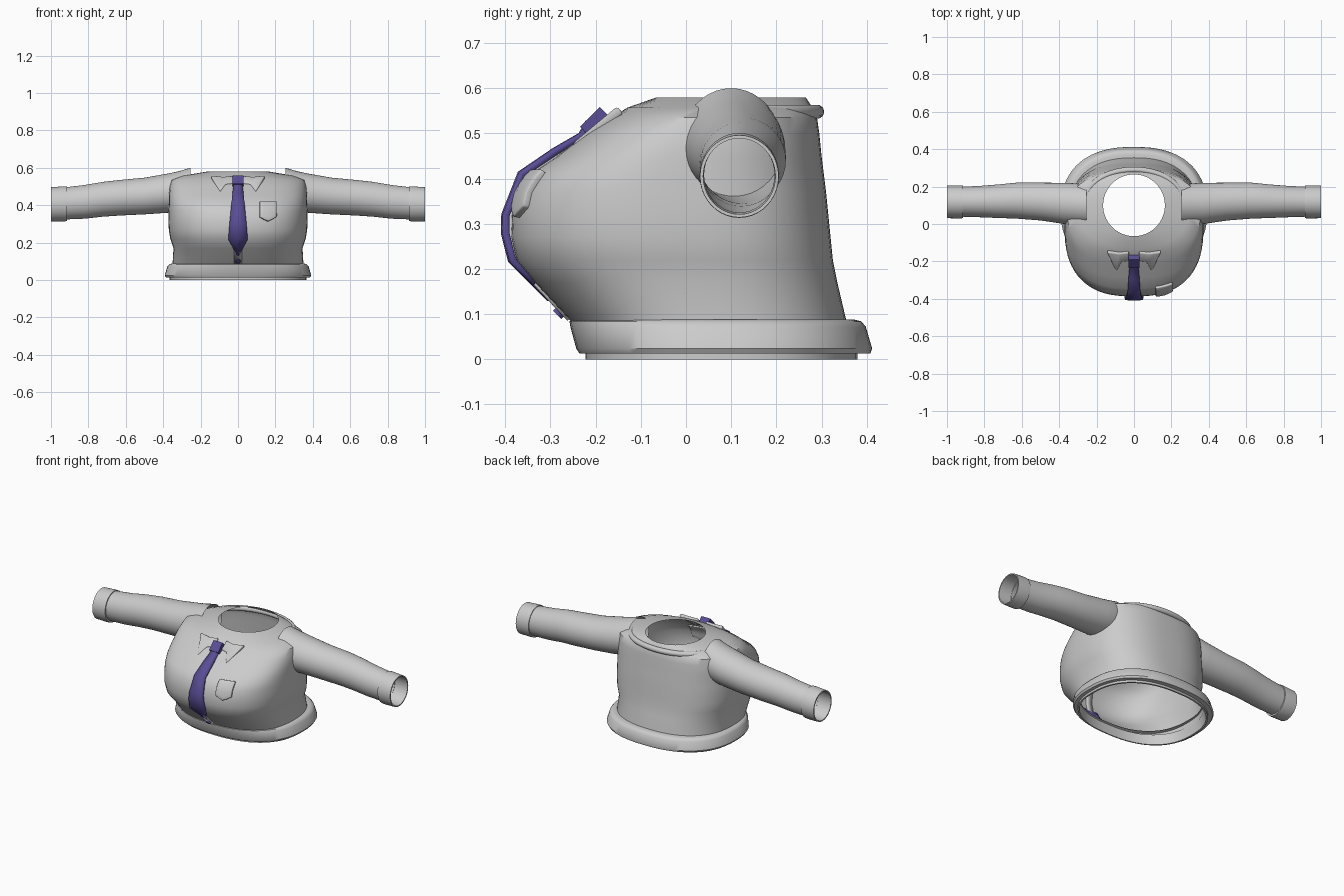
import bpy, bmesh, math
from mathutils import Vector

cube = bpy.data.objects.get("Cube")
if cube:
    bpy.data.objects.remove(cube, do_unlink=True)


def material(name, rgb):
    m = bpy.data.materials.new(name)
    m.use_nodes = True
    m.diffuse_color = (*rgb, 1)
    m.node_tree.nodes["Principled BSDF"].inputs["Base Color"].default_value = (*rgb, 1)
    return m


GREY = material("light grey cloth", (0.6, 0.6, 0.6))
PURPLE = material("purple cloth", (0.1, 0.075, 0.3))


def finish(ob, mat, angle=40):
    ob.data.materials.append(mat)
    bpy.ops.object.select_all(action="DESELECT")
    ob.select_set(True)
    bpy.context.view_layer.objects.active = ob
    bpy.ops.object.shade_smooth_by_angle(angle=math.radians(angle))
    return ob


def grid(name, rows, mat, loop=False, thickness=0, bevel=0):
    """Skin rows of points with quads; loop closes each row."""
    bm = bmesh.new()
    vs = [[bm.verts.new(p) for p in row] for row in rows]
    n = len(rows[0])
    for a, b in zip(vs, vs[1:]):
        for i in range(n if loop else n - 1):
            j = (i + 1) % n
            bm.faces.new((a[i], a[j], b[j], b[i]))
    bmesh.ops.recalc_face_normals(bm, faces=bm.faces)
    me = bpy.data.meshes.new(name)
    bm.to_mesh(me)
    bm.free()
    ob = bpy.data.objects.new(name, me)
    bpy.context.collection.objects.link(ob)
    finish(ob, mat)
    if thickness:
        s = ob.modifiers.new("thickness", "SOLIDIFY")
        s.thickness, s.offset = thickness, 0
    if bevel:
        b = ob.modifiers.new("soft edge", "BEVEL")
        b.width, b.segments = bevel, 2
    return ob


def ring(z, w, front, back, yc, n, count=72):
    """Rounded outline with separate front and back depth."""
    pts = []
    for i in range(count):
        a = math.tau * i / count
        c, s = math.cos(a), math.sin(a)
        x = math.copysign(abs(c) ** (2 / n), c) * w
        d = (back - yc) if s > 0 else (yc - front)
        pts.append((x, yc + math.copysign(abs(s) ** (2 / n), s) * d, z))
    return pts


# Torso: height, half width, front, back, centre, roundness
torso = [
    (0.05, 0.345, -0.22, 0.36, 0.05, 2.4),
    (0.085, 0.35, -0.255, 0.355, 0.04, 2.4),
    (0.17, 0.345, -0.335, 0.335, 0.02, 2.5),
    (0.22, 0.362, -0.376, 0.325, 0.01, 2.6),
    (0.27, 0.37, -0.387, 0.32, 0, 2.6),
    (0.32, 0.372, -0.385, 0.315, 0, 2.6),
    (0.37, 0.372, -0.373, 0.31, 0, 2.6),
    (0.41, 0.37, -0.345, 0.305, 0, 2.6),
    (0.45, 0.37, -0.285, 0.3, 0.01, 2.6),
    (0.50, 0.365, -0.22, 0.295, 0.03, 2.5),
    (0.535, 0.355, -0.165, 0.29, 0.05, 2.4),
    (0.557, 0.30, -0.13, 0.28, 0.08, 2.2),
    (0.58, 0.165, -0.065, 0.265, 0.1, 2),
]
grid("torso", [ring(*r) for r in torso], GREY, loop=True)


def front_y(x, z):
    """Depth of the front of the torso at x, z."""
    for a, b in zip(torso, torso[1:]):
        if a[0] <= z <= b[0]:
            t = (z - a[0]) / (b[0] - a[0])
            _, w, f, _, yc, n = [p + (q - p) * t for p, q in zip(a, b)]
            return yc - (yc - f) * (1 - abs(x / w) ** n) ** (1 / n)


# Thick hem band around the waist, with an inner lip
hem = [
    (0.06, 0.345, -0.215, 0.35), (0, 0.355, -0.215, 0.37),
    (0, 0.365, -0.222, 0.38), (0.013, 0.365, -0.222, 0.38),
    (0.013, 0.385, -0.236, 0.408), (0.024, 0.392, -0.243, 0.412),
    (0.072, 0.378, -0.256, 0.398), (0.084, 0.368, -0.258, 0.388),
    (0.088, 0.355, -0.25, 0.372), (0.088, 0.335, -0.235, 0.345),
]
grid("hem", [ring(*r, 0.07, 2.4) for r in hem], GREY, loop=True)


# Sleeves and cuffs: x, centre y, centre z, radius y, radius z
def tube(side, stations, count=40):
    return [[(side * x, y + ry * math.cos(math.tau * i / count),
              z + rz * math.sin(math.tau * i / count)) for i in range(count)]
            for x, y, z, ry, rz in stations]


sleeve = [
    (0.255, 0.1, 0.485, 0.108, 0.115), (0.31, 0.106, 0.475, 0.111, 0.108),
    (0.37, 0.11, 0.465, 0.11, 0.105), (0.5, 0.12, 0.449, 0.101, 0.098),
    (0.63, 0.125, 0.44, 0.096, 0.095), (0.72, 0.122, 0.432, 0.09, 0.093),
    (0.82, 0.12, 0.418, 0.084, 0.09), (0.92, 0.119, 0.41, 0.08, 0.086),
]
cuff = [
    (0.915, 0.118, 0.408, 0.078, 0.084), (0.915, 0.118, 0.408, 0.087, 0.093),
    (0.93, 0.118, 0.407, 0.088, 0.094), (1, 0.118, 0.405, 0.087, 0.091),
    (1, 0.118, 0.405, 0.08, 0.084), (0.92, 0.118, 0.408, 0.078, 0.083),
]
for label, side in (("left", 1), ("right", -1)):
    grid(label + "_sleeve", tube(side, sleeve), GREY, loop=True)
    grid(label + "_cuff", tube(side, cuff), GREY, loop=True)

# Rolled collar around the back of the neck
curve = bpy.data.curves.new("back_collar", "CURVE")
curve.dimensions = "3D"
curve.bevel_depth, curve.bevel_resolution = 0.016, 3
curve.use_fill_caps = True
path = curve.splines.new("POLY")
path.points.add(32)
for i, p in enumerate(path.points):
    a = math.pi * i / 32
    p.co = (0.265 * math.cos(a), 0.1 + 0.19 * math.sin(a) ** 0.9, 0.548, 1)
collar = bpy.data.objects.new("back_collar", curve)
bpy.context.collection.objects.link(collar)
curve.materials.append(GREY)

# Pointed collar flaps lying on the sloping chest
outline = [(0.028, 0.55), (0.08, 0.545), (0.145, 0.552), (0.095, 0.465),
           (0.065, 0.508), (0.028, 0.512)]
for label, side in (("left", 1), ("right", -1)):
    bm = bmesh.new()
    bm.faces.new([bm.verts.new((side * x, -0.147 - (0.55 - z) * 1.2, z))
                  for x, z in outline])
    me = bpy.data.meshes.new(label + "_collar_flap")
    bm.to_mesh(me)
    bm.free()
    flap = bpy.data.objects.new(label + "_collar_flap", me)
    bpy.context.collection.objects.link(flap)
    finish(flap, GREY)
    s = flap.modifiers.new("thickness", "SOLIDIFY")
    s.thickness, s.offset = 0.022, 0
    b = flap.modifiers.new("soft edge", "BEVEL")
    b.width, b.segments = 0.006, 2

# Button strip down the front
strip = [[(x, front_y(x, z) - 0.002, z) for x in (-0.022, 0, 0.022)]
         for z in (0.088, 0.17, 0.22, 0.27, 0.32, 0.37, 0.41, 0.45, 0.5)]
grid("button_strip", strip, GREY, thickness=0.008)

# Chest pocket with a pointed bottom
pocket = []
for i in range(6):
    t = i / 5
    pocket.append([])
    for x, low in ((0.115, 0.337), (0.137, 0.324), (0.16, 0.313),
                   (0.183, 0.324), (0.205, 0.337)):
        z = 0.415 + (low - 0.415) * t
        pocket[-1].append((x, front_y(x, z) - 0.005, z))
grid("chest_pocket", pocket, GREY, thickness=0.02, bevel=0.004)

# Necktie: height, depth, half width
tie = [(0.525, -0.215, 0.022), (0.495, -0.232, 0.024), (0.46, -0.292, 0.029),
       (0.41, -0.366, 0.034), (0.32, -0.401, 0.043), (0.28, -0.402, 0.047),
       (0.22, -0.387, 0.051), (0.135, -0.302, 0.003)]
grid("necktie", [[(-w, y + 0.003, z), (0, y, z), (w, y + 0.003, z)]
                 for z, y, w in tie], PURPLE, thickness=0.016)

# Tie knot
bpy.ops.mesh.primitive_cube_add(size=1, location=(0, -0.2, 0.524),
                                rotation=(math.radians(-45), 0, 0))
knot = bpy.context.object
knot.name = "tie_knot"
knot.scale = (0.06, 0.036, 0.062)
finish(knot, PURPLE)
b = knot.modifiers.new("soft edge", "BEVEL")
b.width, b.segments = 0.012, 3

# Lowest shirt button
bpy.ops.mesh.primitive_cylinder_add(vertices=20, radius=0.013, depth=0.016,
                                    location=(0, front_y(0, 0.104) - 0.007, 0.104))
button = bpy.context.object
button.name = "shirt_button"
button.rotation_euler = Vector((0, -0.7, -0.7)).to_track_quat("Z", "Y").to_euler()
finish(button, PURPLE)
